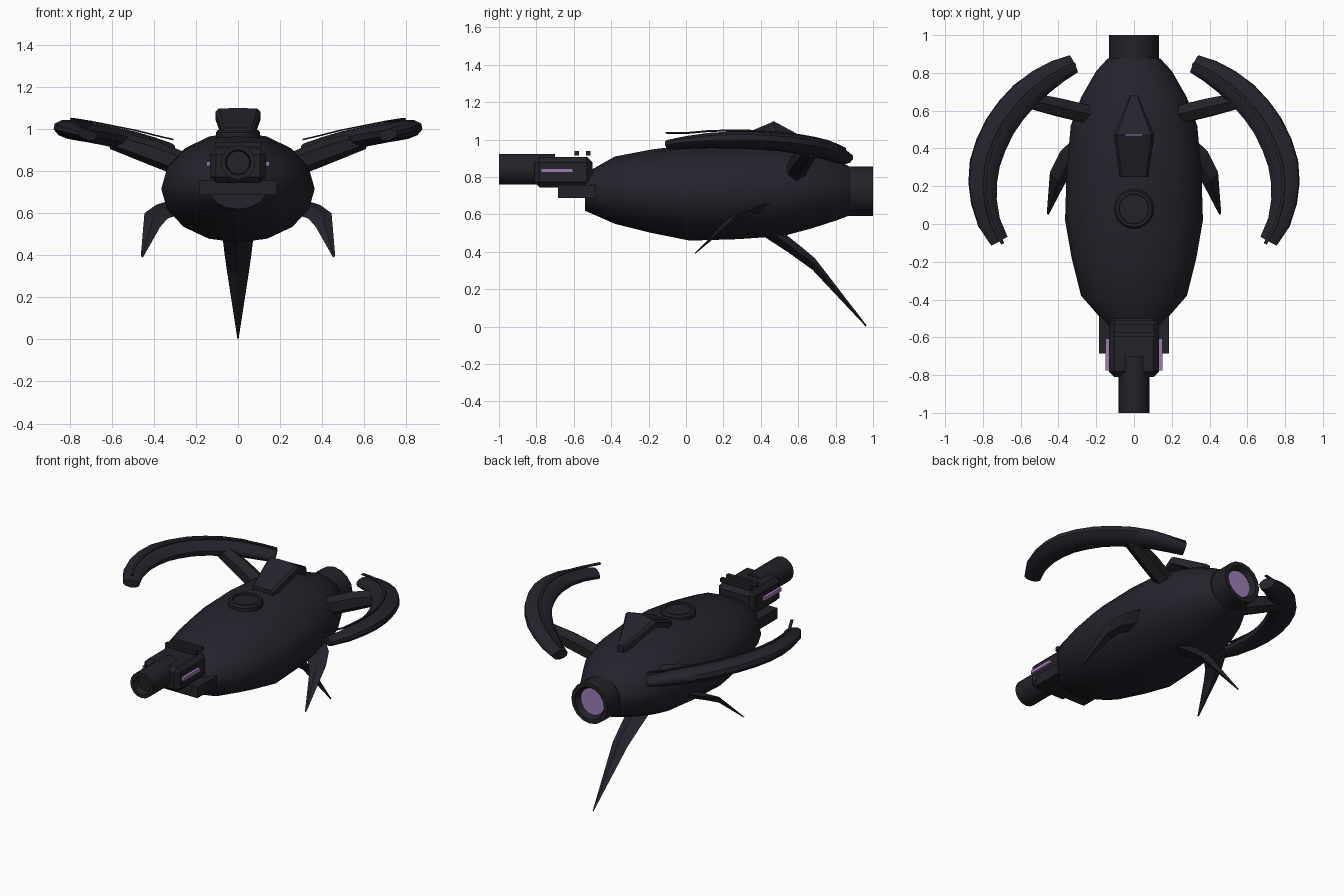
import bpy, bmesh, math
from mathutils import Vector

if "Cube" in bpy.data.objects:
    bpy.data.objects.remove(bpy.data.objects["Cube"])


def material(name, rgb):
    m = bpy.data.materials.new(name)
    m.diffuse_color = (*rgb, 1)
    m.use_nodes = True
    m.node_tree.nodes["Principled BSDF"].inputs["Base Color"].default_value = m.diffuse_color
    return m


HULL = material("dark hull", (0.018, 0.017, 0.026))
METAL = material("gun metal", (0.016, 0.016, 0.021))
GLOW = material("violet glow", (0.34, 0.20, 0.47))


def finish(name, bm, mat, mirror=False, smooth=None, bevel=0):
    bmesh.ops.recalc_face_normals(bm, faces=bm.faces)
    me = bpy.data.meshes.new(name)
    bm.to_mesh(me)
    bm.free()
    me.materials.append(mat)
    ob = bpy.data.objects.new(name, me)
    bpy.context.collection.objects.link(ob)
    if smooth:
        bpy.ops.object.select_all(action='DESELECT')
        ob.select_set(True)
        bpy.context.view_layer.objects.active = ob
        bpy.ops.object.shade_smooth_by_angle(angle=math.radians(smooth))
    if bevel:
        b = ob.modifiers.new("bevel", 'BEVEL')
        b.width, b.segments = bevel, 1
    if mirror:
        ob.modifiers.new("mirror", 'MIRROR').use_bisect_axis[0] = False
    return ob


def loft(name, rings, mat, **kw):
    """Skin a list of equal-length point rings, closing both ends."""
    bm = bmesh.new()
    vs = [[bm.verts.new(p) for p in r] for r in rings]
    n = len(vs[0])
    for a, b in zip(vs, vs[1:]):
        for i in range(n):
            j = (i + 1) % n
            bm.faces.new((a[i], a[j], b[j], b[i]))
    bm.faces.new(vs[0])
    bm.faces.new(vs[-1])
    return finish(name, bm, mat, **kw)


def box(name, x, y, z, mat, **kw):
    ring = lambda yy: [(x[0], yy, z[0]), (x[1], yy, z[0]), (x[1], yy, z[1]), (x[0], yy, z[1])]
    return loft(name, [ring(y[0]), ring(y[1])], mat, **kw)


def ellipse(y, rx, z0, z1, n=16):
    c, r = (z0 + z1) / 2, (z1 - z0) / 2
    return [(rx * math.sin(2 * math.pi * i / n), y, c + r * math.cos(2 * math.pi * i / n)) for i in range(n)]


def turned(name, prof, cz, mat, n=16):
    """Round part along y from (y, radius) pairs."""
    return loft(name, [ellipse(y, r, cz - r, cz + r, n) for y, r in prof], mat, smooth=30)


def tube(name, path, mat, n=10, lift=0, **kw):
    """Sweep an oval along (x, y, z, half width, half height), tilted inwards."""
    pts = [Vector(p[:3]) for p in path]
    rings = []
    for i, p in enumerate(path):
        t = pts[min(i + 1, len(pts) - 1)] - pts[max(i - 1, 0)]
        side = Vector((t.y, -t.x, 0)).normalized()
        side.z = 0.2 * side.x
        up = Vector((-0.2, 0, 1)).normalized()
        c = pts[i] + up * lift
        rings.append([c + side * p[3] * math.cos(a) + up * p[4] * math.sin(a)
                      for a in (2 * math.pi * (k + 0.5) / n for k in range(n))])
    return loft(name, rings, mat, **kw)


# main hull
loft("hull", [ellipse(*s) for s in [
    (-.54, .14, .62, .82), (-.38, .28, .55, .91), (-.18, .33, .50, .948), (.02, .365, .46, .972),
    (.28, .357, .468, .985), (.52, .335, .485, .975), (.67, .28, .525, .945),
    (.81, .20, .57, .89), (.875, .14, .595, .855)]], HULL, smooth=40)

# rear engine
turned("engine_nozzle", [(.82, .132), (1.0, .132), (1.0, .105), (.965, .087)], .725, METAL)
turned("engine_glow", [(.962, .087), (.968, .087)], .725, GLOW)

# nose gun
turned("gun_barrel", [(-.70, .082), (-1.0, .082), (-1.0, .06), (-.95, .055)], .842, METAL)
box("gun_housing", (-.132, .132), (-.81, -.50), (.745, .907), METAL, bevel=.028)
box("gun_mount", (-.185, .185), (-.685, -.45), (.688, .757), METAL)
box("gun_light", (.125, .15), (-.775, -.605), (.824, .846), GLOW, mirror=True)
for i, y in enumerate((-.585, -.523)):
    box(f"sight_bar_{i}", (-.11, .11), (y - .012, y + .012), (.915, .94), METAL)

# round hatch on top
bm = bmesh.new()
rings = [[bm.verts.new((r * math.cos(a), .08 + r * math.sin(a), z))
          for a in (math.pi * k / 10 for k in range(20))]
         for r, z in [(.105, .94), (.105, .985), (.095, .997), (.08, .997), (.078, .988)]]
for a, b in zip(rings, rings[1:]):
    for i in range(20):
        bm.faces.new((a[i], a[i - 1], b[i - 1], b[i]))
bm.faces.new(rings[-1])
finish("top_hatch", bm, METAL, smooth=30)

# dorsal scoop
loft("dorsal_scoop", [[(-w, y, zt - d), (-w, y, zt - .015), (-w * .85, y, zt), (w * .85, y, zt),
                       (w, y, zt - .015), (w, y, zt - d)]
                      for y, w, zt, d in [(.25, .075, 1.005, .05), (.47, .108, 1.098, .05),
                                          (.68, .02, .985, .06)]], HULL)
box("scoop_light", (-.045, .045), (.468, .474), (1.094, 1.1), GLOW)

# curved side arms with a thin blade riding above each
arm = [(.32, .848, .900, .052, .033), (.405, .808, .920, .065, .042), (.495, .75, .943, .075, .046),
       (.58, .68, .960, .081, .048), (.65, .602, .974, .083, .048), (.708, .52, .985, .084, .048),
       (.757, .42, .993, .084, .048), (.79, .32, .998, .082, .047), (.801, .22, .998, .077, .045),
       (.795, .12, .995, .07, .041), (.768, .01, .985, .062, .034), (.713, -.09, .972, .05, .026)]
tube("side_arm", arm, HULL, mirror=True, smooth=50)
tube("arm_blade", [(x, y, z, .012, .005) for x, y, z, _, _ in arm[:-1]] + [(.705, -.105, .985, .012, .005)],
     METAL, n=4, lift=.052, mirror=True)

# struts from hull to arms
tube("arm_strut", [(.22, .575, .815, .055, .06), (.40, .618, .885, .055, .06), (.60, .665, .95, .045, .045)],
     METAL, n=6, mirror=True)

# swept side fins: leading and trailing edges with a thin diamond section
fin = []
for a, b, t in [((.31, .46, .665), (.26, .33, .60), .022), ((.39, .385, .64), (.335, .26, .575), .02),
                ((.445, .275, .60), (.37, .205, .535), .017), ((.462, .055, .40), (.452, .048, .39), .003)]:
    a, b = Vector(a), Vector(b)
    m, n = (a + b) / 2, Vector((.6, -.55, -.1)).normalized().cross(b - a).normalized() * t
    fin.append([a, m + n, b, m - n])
loft("side_fin", fin, HULL, mirror=True)

# ventral spike
spike = []
for f, r, w in [((.37, .53), (.51, .53), .078), ((.42, .48), (.54, .488), .073),
                ((.55, .395), (.625, .42), .064), ((.675, .305), (.69, .365), .054),
                ((.962, 0), (.965, .008), .003)]:
    m = ((f[0] + r[0]) / 2, (f[1] + r[1]) / 2)
    spike.append([(0, *f), (w, *m), (0, *r), (-w, *m)])
loft("ventral_spike", spike, HULL)
